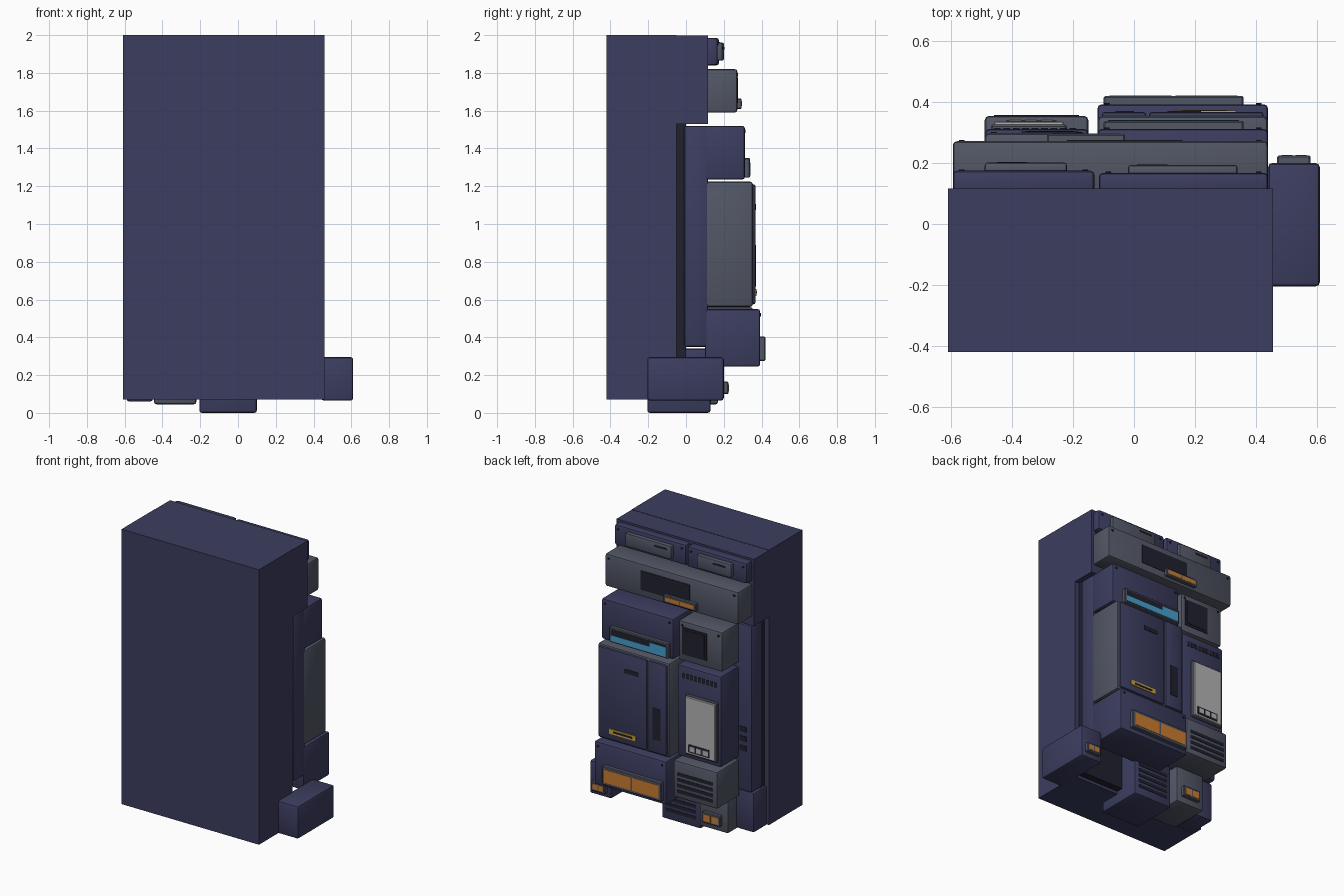
import bpy, bmesh
from mathutils import Vector, Matrix

if "Cube" in bpy.data.objects:
    bpy.data.objects.remove(bpy.data.objects["Cube"])


def mat(name, rgb):
    m = bpy.data.materials.new(name)
    m.diffuse_color = (*rgb, 1)
    m.use_nodes = True
    m.node_tree.nodes["Principled BSDF"].inputs["Base Color"].default_value = m.diffuse_color
    return m


NAVY = mat("navy", (0.045, 0.047, 0.115))
GREY = mat("slate_grey", (0.085, 0.095, 0.13))
DARK = mat("dark", (0.015, 0.015, 0.028))
ORANGE = mat("orange", (0.6, 0.2, 0.03))
BLUE = mat("blue", (0.06, 0.35, 0.6))
WHITE = mat("white", (0.45, 0.45, 0.45))
YELLOW = mat("yellow", (0.6, 0.36, 0.03))


def box(name, x, y, z, m, bevel=0.0, segs=2):
    """Box from (min, max) ranges with optional rounded edges."""
    bm = bmesh.new()
    lo, hi = Vector((x[0], y[0], z[0])), Vector((x[1], y[1], z[1]))
    bmesh.ops.create_cube(bm, size=1, matrix=Matrix.Translation((lo + hi) / 2)
                          @ Matrix.Diagonal((*(hi - lo), 1)))
    if bevel:
        bmesh.ops.bevel(bm, geom=bm.edges[:], offset=bevel, segments=segs,
                        profile=0.5, affect='EDGES')
    me = bpy.data.meshes.new(name)
    bm.to_mesh(me)
    bm.free()
    me.materials.append(m)
    ob = bpy.data.objects.new(name, me)
    bpy.context.collection.objects.link(ob)
    if bevel:
        bpy.ops.object.select_all(action='DESELECT')
        ob.select_set(True)
        bpy.context.view_layer.objects.active = ob
        bpy.ops.object.shade_smooth_by_angle(angle=0.6)
    return ob


def module(name, x, y, z, m, bevel=0.014, screws=True):
    """Rounded equipment case with small screws in its upper back corners."""
    box(name, x, y, z, m, bevel)
    if screws:
        for i, sx in enumerate((x[0] + 0.03, x[1] - 0.03)):
            bm = bmesh.new()
            bmesh.ops.create_cone(bm, cap_ends=True, segments=8, radius1=0.009,
                                  radius2=0.009, depth=0.008,
                                  matrix=Matrix.Translation((sx, y[1], z[1] - 0.03))
                                  @ Matrix.Rotation(1.5708, 4, 'X'))
            me = bpy.data.meshes.new(name + "_screw")
            bm.to_mesh(me)
            bm.free()
            me.materials.append(DARK)
            bpy.context.collection.objects.link(
                bpy.data.objects.new(f"{name}_screw_{i}", me))


def slots(name, x, y, z, count, m=DARK):
    """Stack of thin horizontal slots on a back face at depth y."""
    step = (z[1] - z[0]) / count
    for i in range(count):
        a = z[0] + i * step
        box(f"{name}_{i}", x, (y - 0.01, y + 0.003), (a + step * .2, a + step * .75), m)


def lamp(name, x, y, z, rim):
    """Raised frame holding two orange panes."""
    box(name + "_frame", x, (y[0] - 0.01, y[1]), z, GREY, 0.005, 1)
    mid = (x[0] + x[1]) / 2
    for s, a, b in (("left", x[0] + rim, mid - rim / 3), ("right", mid + rim / 3, x[1] - rim)):
        box(f"{name}_pane_{s}", (a, b), (y[0], y[1] + 0.002),
            (z[0] + rim, z[1] - rim), ORANGE)


# Cabinet: main body, overhanging head, dark recess and backing plate
box("cabinet_body", (-0.61, 0.457), (-0.42, -0.05), (0.07, 2.0), NAVY)
box("cabinet_head", (-0.61, 0.457), (-0.05, 0.117), (1.53, 1.998), NAVY)
box("recess", (-0.575, 0.425), (-0.06, 0.0), (0.09, 1.54), DARK)
box("backing_plate", (-0.59, 0.44), (-0.01, 0.117), (0.35, 1.52), NAVY, 0.014)
slots("plate_slot", (-0.55, -0.5), 0.117, (0.62, 0.82), 3)

# Top row of twin cases with raised lids
module("top_case_left", (-0.595, -0.13), (0.1, 0.175), (1.84, 1.985), NAVY)
module("top_case_right", (-0.115, 0.44), (0.1, 0.168), (1.84, 1.985), NAVY)
box("top_lid_left", (-0.49, -0.22), (0.16, 0.202), (1.865, 1.96), GREY, 0.01)
box("top_lid_right", (-0.02, 0.34), (0.15, 0.194), (1.865, 1.96), GREY, 0.01)
box("lid_slot_left", (-0.45, -0.35), (0.19, 0.204), (1.925, 1.938), DARK)
box("lid_slot_right", (0.01, 0.11), (0.18, 0.196), (1.925, 1.938), DARK)

# Wide grey bar with screen and lamp
module("wide_bar", (-0.595, 0.44), (0.1, 0.272), (1.59, 1.82), GREY)
box("bar_screen", (-0.22, 0.16), (0.26, 0.275), (1.64, 1.775), DARK)
lamp("bar_lamp", (-0.285, -0.03), (0.27, 0.295), (1.61, 1.665), 0.014)

# Blue display case
module("display_case", (-0.12, 0.44), (0.1, 0.312), (1.235, 1.52), NAVY)
box("display_frame", (-0.1, 0.36), (0.3, 0.338), (1.245, 1.35), GREY, 0.005, 1)
box("display_dark", (-0.085, 0.345), (0.33, 0.34), (1.257, 1.337), DARK)
box("display_blue_low", (-0.085, 0.345), (0.33, 0.342), (1.257, 1.297), BLUE)
box("display_blue_high", (-0.085, 0.045), (0.33, 0.342), (1.297, 1.325), BLUE)

# Small grey case with square port
module("port_case", (-0.49, -0.15), (0.1, 0.298), (1.24, 1.52), GREY)
box("port_frame", (-0.37, -0.18), (0.29, 0.303), (1.29, 1.48), DARK)
box("port_cover", (-0.355, -0.195), (0.29, 0.306), (1.305, 1.465), DARK)

# Large door cabinet
box("door_shell", (-0.12, 0.44), (0.1, 0.355), (0.56, 1.225), GREY, 0.018)
box("door_main", (0.05, 0.425), (0.33, 0.368), (0.575, 1.21), NAVY, 0.01)
box("door_side", (-0.105, 0.04), (0.33, 0.368), (0.575, 1.21), NAVY, 0.01)
box("door_slot", (0.11, 0.22), (0.36, 0.371), (1.075, 1.105), DARK)
box("door_label", (0.13, 0.335), (0.36, 0.373), (0.62, 0.655), YELLOW)
box("door_label_strip", (0.16, 0.305), (0.36, 0.375), (0.631, 0.644), DARK)
box("door_handle", (-0.06, 0.0), (0.36, 0.371), (0.67, 0.89), DARK)

# Narrow case with white panel
module("panel_case", (-0.49, -0.15), (0.1, 0.312), (0.575, 1.215), NAVY, screws=False)
box("white_panel_frame", (-0.47, -0.22), (0.3, 0.326), (0.61, 1.03), GREY, 0.006, 1)
box("white_panel", (-0.46, -0.23), (0.31, 0.337), (0.62, 1.02), WHITE, 0.004, 1)
box("button_strip", (-0.42, -0.255), (0.33, 0.340), (0.635, 0.69), DARK)
for i in range(3):
    a = -0.41 + i * 0.052
    box(f"button_{i}", (a, a + 0.04), (0.33, 0.343), (0.645, 0.68), WHITE)
for i in range(9):
    a = -0.46 + i * 0.031
    box(f"vent_tooth_{i}", (a, a + 0.022), (0.3, 0.315), (1.13, 1.165), DARK)

# Lower lamp case and slotted grey case
module("lamp_case", (-0.12, 0.44), (0.1, 0.393), (0.245, 0.55), NAVY)
lamp("big_lamp", (-0.1, 0.36), (0.39, 0.42), (0.275, 0.405), 0.02)
module("slotted_case", (-0.49, -0.15), (0.1, 0.355), (0.3, 0.56), GREY, screws=False)
slots("case_slot", (-0.46, -0.18), 0.355, (0.33, 0.49), 4)

# Side box, bottom boxes
module("side_box", (0.44, 0.61), (-0.205, 0.2), (0.065, 0.295), NAVY, screws=False)
lamp("side_lamp", (0.47, 0.58), (0.2, 0.225), (0.1, 0.165), 0.014)
module("bottom_vent_box", (-0.205, 0.1), (-0.205, 0.13), (0.0, 0.34), NAVY, screws=False)
slots("bottom_slot", (-0.17, 0.065), 0.13, (0.05, 0.25), 5)
module("bottom_lamp_box", (-0.445, -0.22), (-0.12, 0.17), (0.045, 0.32), GREY, screws=False)
lamp("bottom_lamp", (-0.4, -0.26), (0.17, 0.195), (0.09, 0.165), 0.014)
module("corner_box", (-0.59, -0.45), (-0.12, 0.09), (0.06, 0.34), NAVY, screws=False)
